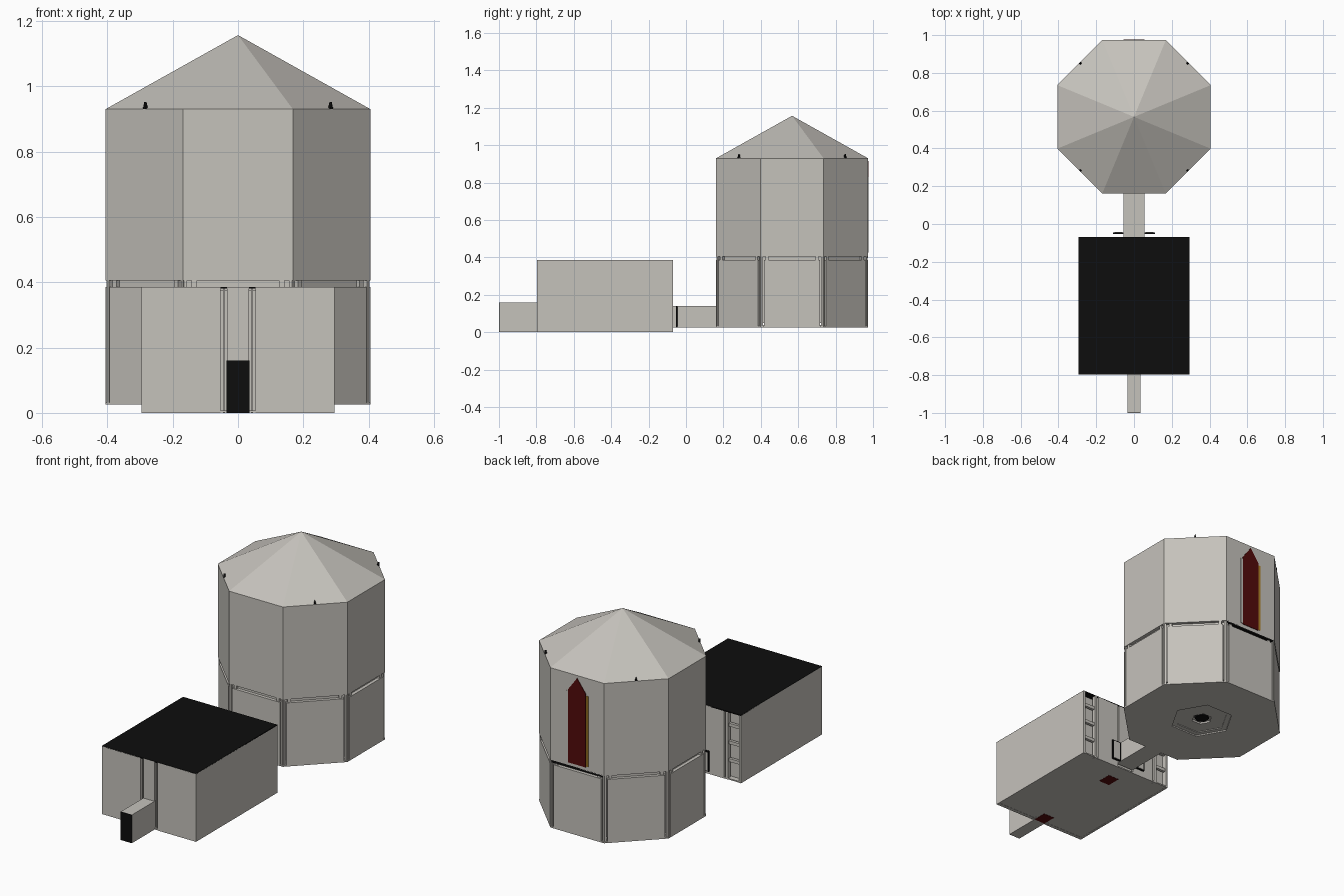
import bpy, bmesh, math
from mathutils import Matrix, Vector

if "Cube" in bpy.data.objects:
    bpy.data.objects.remove(bpy.data.objects["Cube"])

def mat(name, c):
    m = bpy.data.materials.new(name)
    m.diffuse_color = (*c, 1)
    m.use_nodes = True
    m.node_tree.nodes["Principled BSDF"].inputs["Base Color"].default_value = m.diffuse_color
    return m

STONE = mat("pale stone", (0.56, 0.54, 0.50))
BLACK = mat("black", (0.004, 0.004, 0.004))
RED = mat("dark red", (0.085, 0.003, 0.003))
GOLD = mat("gold", (0.42, 0.22, 0.02))
CY, AP = 0.567, 0.406                       # tower centre and apothem
R = AP / math.cos(math.pi / 8)
TOWER = Matrix.Translation((0, CY, 0))

def finish(name, bm, m, xf=Matrix()):
    bmesh.ops.recalc_face_normals(bm, faces=bm.faces)
    me = bpy.data.meshes.new(name)
    bm.to_mesh(me)
    bm.free()
    me.transform(xf)
    me.materials.append(m)
    ob = bpy.data.objects.new(name, me)
    bpy.context.collection.objects.link(ob)
    return ob

def box(name, x, y, z, m=STONE, xf=Matrix()):
    bm = bmesh.new()
    bmesh.ops.create_cube(bm, size=1)
    for v in bm.verts:
        v.co = Vector([(a + b) / 2 + c * (b - a) for (a, b), c in zip((x, y, z), v.co)])
    return finish(name, bm, m, xf)

def prism(name, n, r1, r2, z0, z1, m=STONE, turn=0.0):
    bm = bmesh.new()
    bmesh.ops.create_cone(bm, cap_ends=True, segments=n, radius1=r1, radius2=r2, depth=z1 - z0)
    return finish(name, bm, m, TOWER @ Matrix.Translation((0, 0, (z0 + z1) / 2)) @ Matrix.Rotation(turn, 4, 'Z'))

def ring(name, n_out, r_out, turn_out, r_in, z0, z1):
    # plate with a hexagonal hole, filled between two outlines and extruded
    bm = bmesh.new()
    edges = []
    for n, r, t in ((n_out, r_out, turn_out), (6, r_in, 0)):
        vs = [bm.verts.new((r * math.cos(t + i * math.tau / n), r * math.sin(t + i * math.tau / n), z0)) for i in range(n)]
        edges += [bm.edges.new((vs[i], vs[(i + 1) % n])) for i in range(n)]
    bmesh.ops.triangle_fill(bm, edges=edges, use_beauty=True)
    ext = bmesh.ops.extrude_face_region(bm, geom=bm.faces[:])
    for v in ext['geom']:
        if isinstance(v, bmesh.types.BMVert):
            v.co.z = z1
    return finish(name, bm, STONE, TOWER)

def panel(name, pts, y0, y1, m, xf=Matrix()):
    # flat x-z outline given a thickness along y
    bm = bmesh.new()
    f = bm.faces.new([bm.verts.new((x, y0, z)) for x, z in pts])
    ext = bmesh.ops.extrude_face_region(bm, geom=[f])
    for v in ext['geom']:
        if isinstance(v, bmesh.types.BMVert):
            v.co.y = y1
    return finish(name, bm, m, xf)

T8 = math.pi / 8
# tower: roof, upper wall, recessed inner wall below
prism("tower_roof", 8, R, 0, 0.93, 1.157, turn=T8)
prism("tower_upper_wall", 8, R, R, 0.405, 0.93, turn=T8)
prism("tower_inner_wall", 8, R - 0.02, R - 0.02, 0.05, 0.405, turn=T8)

# tower floor with stepped hexagonal recess
ring("tower_floor", 8, R, T8, 0.17, 0.025, 0.032)
ring("recess_step_outer", 6, 0.19, 0, 0.14, 0.032, 0.039)
ring("recess_step_inner", 6, 0.16, 0, 0.055, 0.036, 0.046)
prism("recess_core", 6, 0.04, 0.04, 0.04, 0.051, BLACK)

# lower wall panels, corner pillars, corbels and window tips around the tower
for i in range(8):
    xf = TOWER @ Matrix.Rotation(i * math.pi / 4, 4, 'Z')
    box("tower_lower_panel", (-0.15, 0.15), (-AP, -AP + 0.02), (0.028, 0.385), STONE, xf)
    for s in (-1, 1):
        a, b = sorted((s * 0.156, s * 0.165))
        box("corner_pillar", (a, b), (-AP + 0.003, -AP + 0.02), (0.028, 0.405), STONE, xf)
        a, b = sorted((s * 0.125, s * 0.142))
        box("corbel", (a, b), (-AP + 0.004, -AP + 0.02), (0.385, 0.405), STONE, xf)
    if i % 2:
        panel("window_tip", [(-0.007, 0.928), (0.007, 0.928), (0, 0.952)], -AP, -AP + 0.01, BLACK, xf)

# arched red window on the rear wall with trim
yb = CY + AP
arch = [(-0.055, 0.425), (0.055, 0.425), (0.055, 0.84), (0, 0.915), (-0.055, 0.84)]
panel("rear_window", arch, yb - 0.004, yb + 0.003, RED)
box("rear_window_gold_trim", (-0.069, -0.055), (yb - 0.004, yb + 0.002), (0.43, 0.83), GOLD)
box("rear_window_stone_trim", (0.055, 0.068), (yb - 0.004, yb + 0.002), (0.43, 0.83), STONE)
box("rear_ledge", (-0.16, 0.16), (yb - 0.02, yb), (0.396, 0.409), BLACK)

# hall: side walls, floor and flat black roof
W, Y0, Y1, H = 0.295, -0.797, -0.07, 0.385
for s in (-1, 1):
    a, b = sorted((s * W, s * (W - 0.012)))
    box("hall_side_wall", (a, b), (Y0, Y1), (0, H))
    # front wall panels and slim posts beside the entrance
    a, b = sorted((s * W, s * 0.053))
    box("hall_front_panel", (a, b), (Y0, Y0 + 0.02), (0, H))
    a, b = sorted((s * 0.04, s * 0.046))
    box("hall_front_post", (a, b), (Y0 + 0.006, Y0 + 0.03), (0, H))
    # rear bays: posts and rungs
    a, b = sorted((s * 0.2, s * 0.215))
    box("hall_rear_post", (a, b), (Y1 - 0.02, Y1), (0, H))
    a, b = sorted((s * 0.053, s * 0.19))
    box("hall_rear_panel", (a, b), (Y1 - 0.012, Y1), (0, H))
    for z in (0.1, 0.2, 0.3):
        a, b = sorted((s * 0.215, s * (W - 0.012)))
        box("hall_rear_rung", (a, b), (Y1 - 0.022, Y1 - 0.006), (z, z + 0.018))
    # dark door leaves between hall and tower
    a, b = sorted((s * 0.055, s * 0.11))
    box("door_leaf", (a, b), (-0.054, -0.045), (0.025, 0.14), BLACK)
    box("door_leaf_face", (a + 0.006, b - 0.006), (-0.045, -0.043), (0.03, 0.134))
box("hall_inner_front", (-W + 0.012, W - 0.012), (Y0 + 0.02, Y0 + 0.03), (0.004, H - 0.01))
box("hall_inner_rear", (-W + 0.012, W - 0.012), (Y1 - 0.045, Y1 - 0.03), (0.004, H - 0.01))
box("hall_front_centre", (-0.034, 0.034), (Y0, Y0 + 0.02), (0.16, H))
box("hall_rear_centre", (-0.045, 0.045), (Y1 - 0.015, Y1), (0.14, H))
box("hall_floor", (-W, W), (Y0, Y1), (0.001, 0.008))
box("hall_roof", (-W, W), (Y0, Y1), (H - 0.004, H + 0.001), BLACK)
for y in (-0.75, -0.21):
    box("floor_rug", (-0.034, 0.034), (y - 0.04, y + 0.04), (0, 0.003), RED)

# entrance passage and passage to the tower
box("entrance_passage", (-0.035, 0.035), (-0.998, Y0 + 0.01), (0, 0.16))
box("entrance_dark_end", (-0.035, 0.035), (-1.0, -0.998), (0, 0.16), BLACK)
box("link_passage", (-0.055, 0.055), (Y1 - 0.01, CY - AP + 0.01), (0.025, 0.14))
